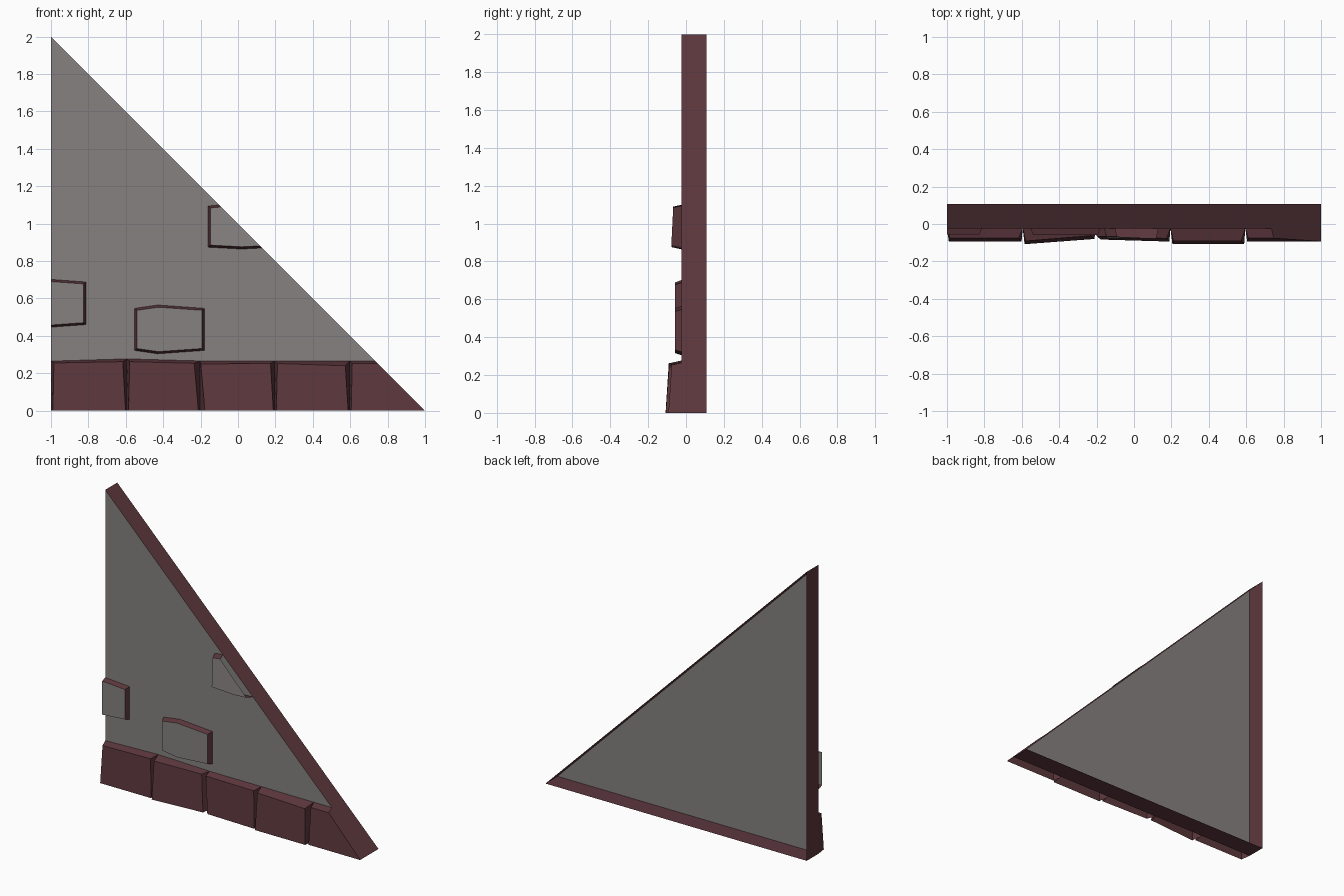
import bpy, bmesh
from mathutils import Vector

if "Cube" in bpy.data.objects:
    bpy.data.objects.remove(bpy.data.objects["Cube"])

FRONT, BACK = -0.023, 0.108   # wall faces in y


def material(name, colour):
    m = bpy.data.materials.new(name)
    m.diffuse_color = (*colour, 1)
    m.use_nodes = True
    m.node_tree.nodes["Principled BSDF"].inputs["Base Color"].default_value = m.diffuse_color
    return m


GREY = material("wall_grey", (0.24, 0.222, 0.218))
RED = material("stone_red", (0.108, 0.0385, 0.0465))


def prism(name, back, front, grey_front=True, fill_cuts=True, open_bottom=False):
    """Join two matching outlines, trim to the wall's triangle, leave the back open."""
    bm = bmesh.new()
    b = [bm.verts.new(p) for p in back]
    f = [bm.verts.new(p) for p in front]
    n = len(b)
    bm.faces.new(b).material_index = 1
    bm.faces.new(f).material_index = 0 if grey_front else 1
    for i in range(n):
        j = (i + 1) % n
        bm.faces.new((b[i], b[j], f[j], f[i])).material_index = 1
    bmesh.ops.recalc_face_normals(bm, faces=bm.faces[:])
    # trim at the sloping edge and the left edge
    for co, no in (((1, 0, 0), (1, 0, 1)), ((-1, 0, 0), (-1, 0, 0))):
        normal = Vector(no).normalized()
        if max((v.co - Vector(co)).dot(normal) for v in bm.verts) < 1e-4:
            continue
        cut = bmesh.ops.bisect_plane(
            bm, geom=bm.verts[:] + bm.edges[:] + bm.faces[:], dist=1e-5,
            plane_co=co, plane_no=normal, clear_outer=True)
        if fill_cuts:
            edges = [e for e in cut["geom_cut"] if isinstance(e, bmesh.types.BMEdge)]
            for face in bmesh.ops.edgeloop_fill(bm, edges=edges)["faces"]:
                face.material_index = 1
            bmesh.ops.recalc_face_normals(bm, faces=bm.faces[:])
    # remove the open sides
    y = back[0][1]
    gone = [fc for fc in bm.faces
            if all(abs(v.co.y - y) < 1e-5 for v in fc.verts)
            or (open_bottom and all(abs(v.co.z) < 1e-5 for v in fc.verts))]
    bmesh.ops.delete(bm, geom=gone, context='FACES')
    me = bpy.data.meshes.new(name)
    bm.to_mesh(me)
    bm.free()
    me.materials.append(GREY)
    me.materials.append(RED)
    ob = bpy.data.objects.new(name, me)
    bpy.context.collection.objects.link(ob)
    return ob


# triangular wall, a shell open at the back
tri = [(-1, 0), (1, 0), (-1, 2)]
prism("wall", [(x, BACK, z) for x, z in tri], [(x, FRONT, z) for x, z in tri])

# base stones: x range, back top heights, front top heights,
# depth at left / right, bottom and top insets at left and right
base = [
    (-1.0, -0.595, 0.265, 0.277, 0.255, 0.262, -0.093, -0.093, .010, .016, .006, .021),
    (-0.595, -0.203, 0.277, 0.266, 0.262, 0.253, -0.108, -0.080, .010, .016, .009, .031),
    (-0.203, 0.195, 0.266, 0.266, 0.250, 0.252, -0.083, -0.094, .026, .004, .006, .021),
    (0.195, 0.595, 0.266, 0.265, 0.252, 0.240, -0.107, -0.107, .010, .016, .006, .021),
    (0.595, 1.0, 0.265, 0.265, 0.253, 0.253, -0.093, -0.093, .010, .016, 0, 0),
]
for i, (x0, x1, bl, br, fl, fr, yl, yr, lb, lt, rb, rt) in enumerate(base):
    prism(f"base_stone_{i + 1}",
          [(x0, FRONT, 0), (x1, FRONT, 0), (x1, FRONT, br), (x0, FRONT, bl)],
          [(x0 + lb, yl, 0), (x1 - rb, yr, 0),
           (x1 - rt, yr + 0.017, fr), (x0 + lt, yl + 0.017, fl)],
          grey_front=False, open_bottom=True)


# raised six-sided wall stones, open where the wall's edge cuts them
def wall_stone(name, x0, xm, x1, low, high, y_low, y_high, dip=0.018):
    outline = [(x0, low + dip), (xm, low), (x1, low + dip),
               (x1, high - 0.018), (xm, high), (x0, high - 0.018)]
    cx, cz = (x0 + x1) / 2, (low + high) / 2
    sx = 1 - 0.026 / (x1 - x0)
    sz = 1 - 0.024 / (high - low)
    front = []
    for x, z in outline:
        t = (z - low) / (high - low)
        front.append((cx + (x - cx) * sx, y_low + (y_high - y_low) * t,
                      cz + (z - cz) * sz))
    prism(name, [(x, FRONT, z) for x, z in outline], front, fill_cuts=False)


wall_stone("wall_stone_low", -0.553, -0.43, -0.18, 0.304, 0.565, -0.058, -0.058)
wall_stone("wall_stone_left", -1.18, -1.06, -0.813, 0.442, 0.706, -0.057, -0.057)
wall_stone("wall_stone_high", -0.16, 0.02, 0.21, 0.864, 1.112, -0.078, -0.067, 0.010)
